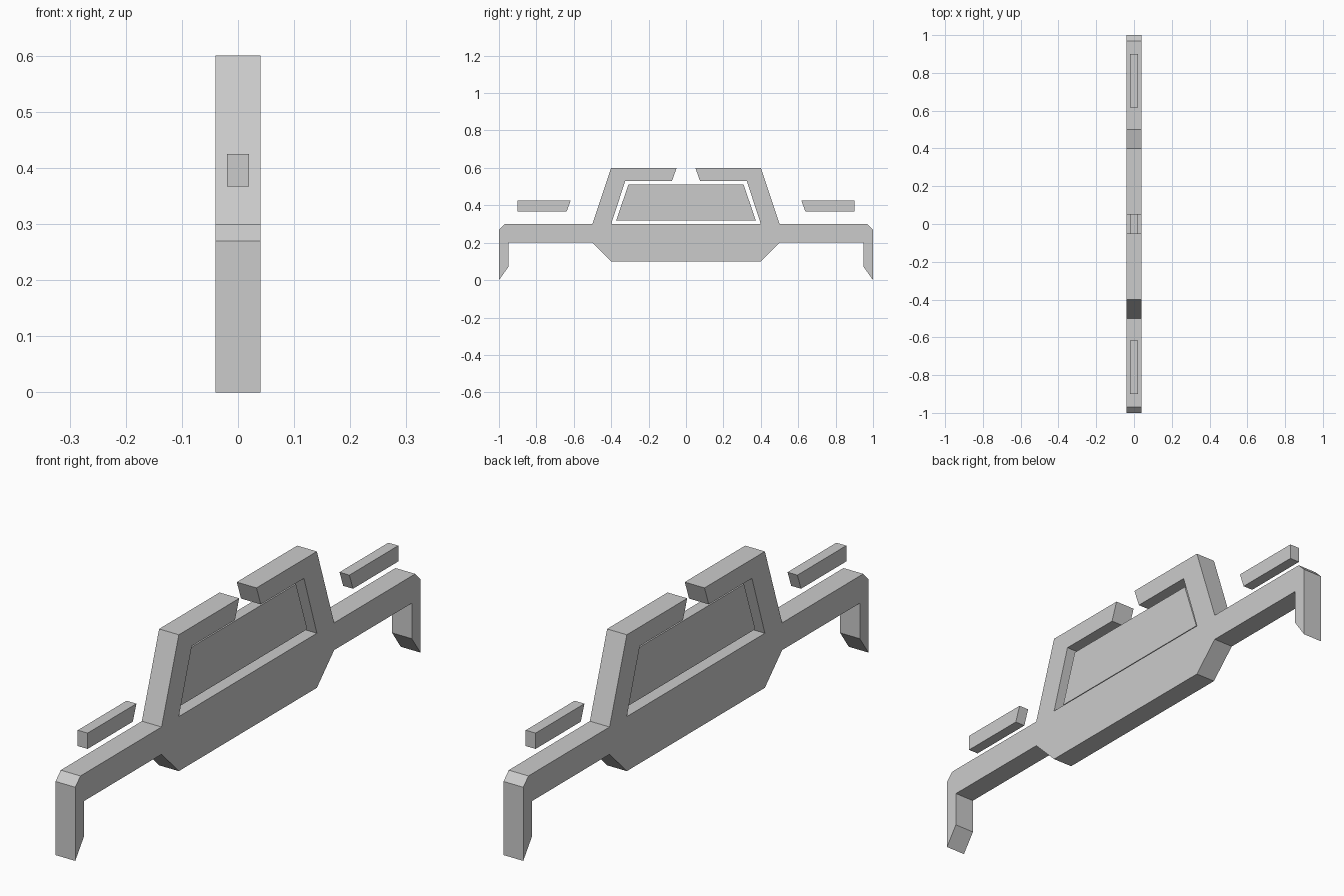
import bpy
import bmesh

if "Cube" in bpy.data.objects:
    bpy.data.objects.remove(bpy.data.objects["Cube"])


def extrude_profile(name, pts, half_width):
    """Extrude a closed (y, z) outline symmetrically along x."""
    bm = bmesh.new()
    face = bm.faces.new([bm.verts.new((-half_width, y, z)) for y, z in pts])
    res = bmesh.ops.extrude_face_region(bm, geom=[face])
    verts = [v for v in res["geom"] if isinstance(v, bmesh.types.BMVert)]
    bmesh.ops.translate(bm, verts=verts, vec=(2 * half_width, 0, 0))
    bmesh.ops.recalc_face_normals(bm, faces=bm.faces)
    mesh = bpy.data.meshes.new(name)
    bm.to_mesh(mesh)
    bm.free()
    obj = bpy.data.objects.new(name, mesh)
    bpy.context.collection.objects.link(obj)
    return obj


def mirrored(half):
    """Complete a half outline with its reflection in y."""
    return half + [(-y, z) for y, z in reversed(half)]


# Main frame: keel, side arms, pointed end legs and the split upper hoop
frame_half = [(0.4, 0.1), (0.5, 0.2), (0.95, 0.2), (0.95, 0.07),
              (1.0, 0.0), (1.0, 0.27), (0.97, 0.3), (0.5, 0.3),
              (0.4, 0.6), (0.05, 0.6), (0.075, 0.53), (0.325, 0.53),
              (0.4, 0.3)]
extrude_profile("main_frame", mirrored(frame_half), 0.04)

# Thin panel set inside the hoop
extrude_profile("inner_panel", mirrored([(0.373, 0.32), (0.308, 0.51)]), 0.02)

# Small floating bars above the arms
bar = [(0.617, 0.425), (0.9, 0.425), (0.9, 0.367), (0.638, 0.367)]
for side, sign in (("front", -1), ("back", 1)):
    extrude_profile(side + "_bar", [(sign * y, z) for y, z in bar], 0.02)
